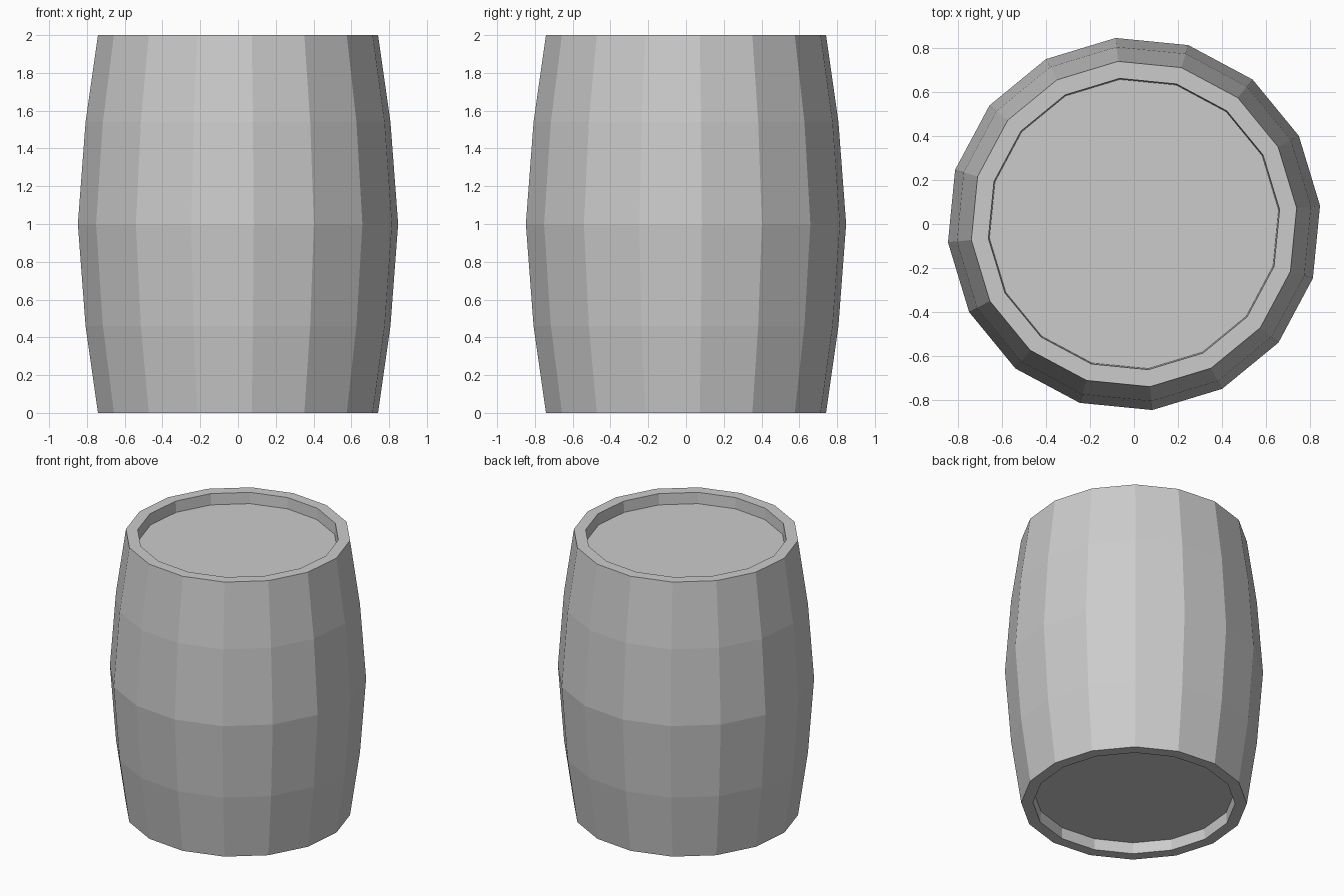
import bpy, bmesh
from math import cos, sin, radians

if "Cube" in bpy.data.objects:
    bpy.data.objects.remove(bpy.data.objects["Cube"])

SIDES = 16
TURN = radians(5.625)

# (radius, height) from the bottom lid, around the rim, up the bulge, to the top lid
profile = [(0.662, 0.08), (0.667, 0.0), (0.745, 0.0), (0.811, 0.46), (0.852, 1.0),
           (0.811, 1.54), (0.745, 2.0), (0.667, 2.0), (0.662, 1.92)]

bm = bmesh.new()
rings = []
for r, z in profile:
    angles = [TURN + radians(360 / SIDES) * i for i in range(SIDES)]
    rings.append([bm.verts.new((r * cos(a), r * sin(a), z)) for a in angles])

# staves and rims
for low, high in zip(rings, rings[1:]):
    for i in range(SIDES):
        j = (i + 1) % SIDES
        bm.faces.new((low[i], low[j], high[j], high[i]))

# recessed lids
bm.faces.new(rings[0][::-1])
bm.faces.new(rings[-1])
bmesh.ops.recalc_face_normals(bm, faces=bm.faces)

mesh = bpy.data.meshes.new("barrel")
bm.to_mesh(mesh)
bm.free()
bpy.context.collection.objects.link(bpy.data.objects.new("barrel", mesh))
